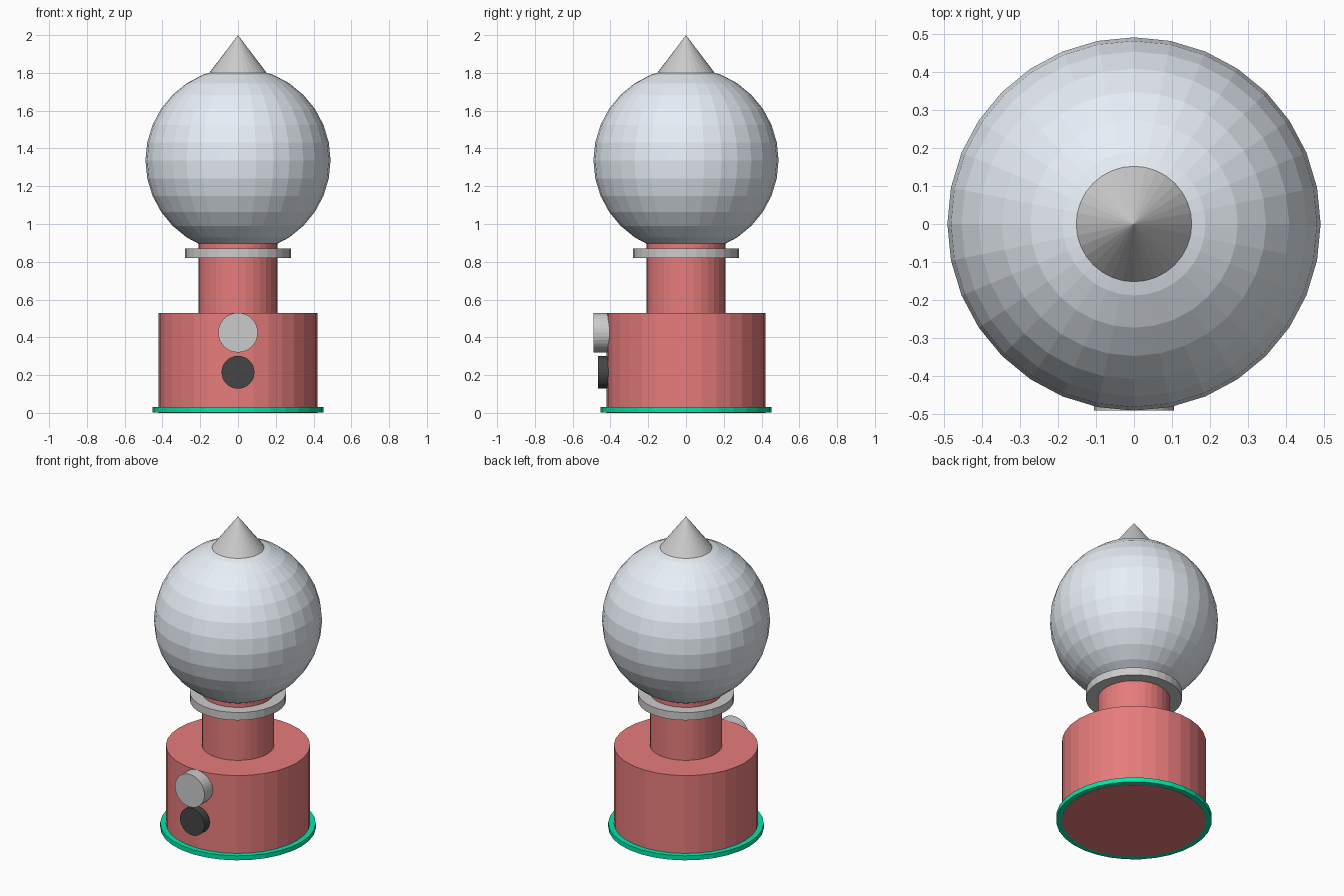
import bpy
from math import radians

if "Cube" in bpy.data.objects:
    bpy.data.objects.remove(bpy.data.objects["Cube"])


def paint(obj, name, rgb):
    mat = bpy.data.materials.new(name)
    mat.diffuse_color = (*rgb, 1)
    mat.use_nodes = True
    mat.node_tree.nodes["Principled BSDF"].inputs["Base Color"].default_value = mat.diffuse_color
    obj.data.materials.append(mat)


def cylinder(name, r, z0, z1):
    bpy.ops.mesh.primitive_cylinder_add(vertices=32, radius=r, depth=z1 - z0,
                                        location=(0, 0, (z0 + z1) / 2))
    obj = bpy.context.object
    obj.name = name
    return obj


def front_disc(name, r, z, y_front, y_back=-0.40):
    bpy.ops.mesh.primitive_cylinder_add(vertices=32, radius=r, depth=y_back - y_front,
                                        location=(0, (y_front + y_back) / 2, z),
                                        rotation=(radians(90), 0, 0))
    obj = bpy.context.object
    obj.name = name
    return obj


RED = (0.8, 0.2, 0.2)

# Body and neck
paint(cylinder("base_body", 0.42, 0.0, 0.53), "red_body", RED)
paint(cylinder("neck", 0.21, 0.53, 0.91), "red_neck", RED)

# Green foot rim and grey collar
paint(cylinder("foot_rim", 0.453, 0.001, 0.03), "green", (0.0, 0.8, 0.4))
cylinder("collar", 0.28, 0.82, 0.87)

# Globe
bpy.ops.mesh.primitive_uv_sphere_add(segments=32, ring_count=16, radius=0.49,
                                     location=(0, 0, 1.337))
globe = bpy.context.object
globe.name = "globe"
paint(globe, "pale_glass", (0.8, 0.86, 0.92))

# Pointed cap on top of the globe
bpy.ops.mesh.primitive_cone_add(vertices=32, radius1=0.152, radius2=0, depth=0.2,
                                location=(0, 0, 1.9))
bpy.context.object.name = "pointed_cap"

# Dial and coin slot discs on the front
front_disc("dial", 0.105, 0.425, -0.49)
paint(front_disc("outlet", 0.087, 0.215, -0.465), "black", (0.06, 0.06, 0.06))
